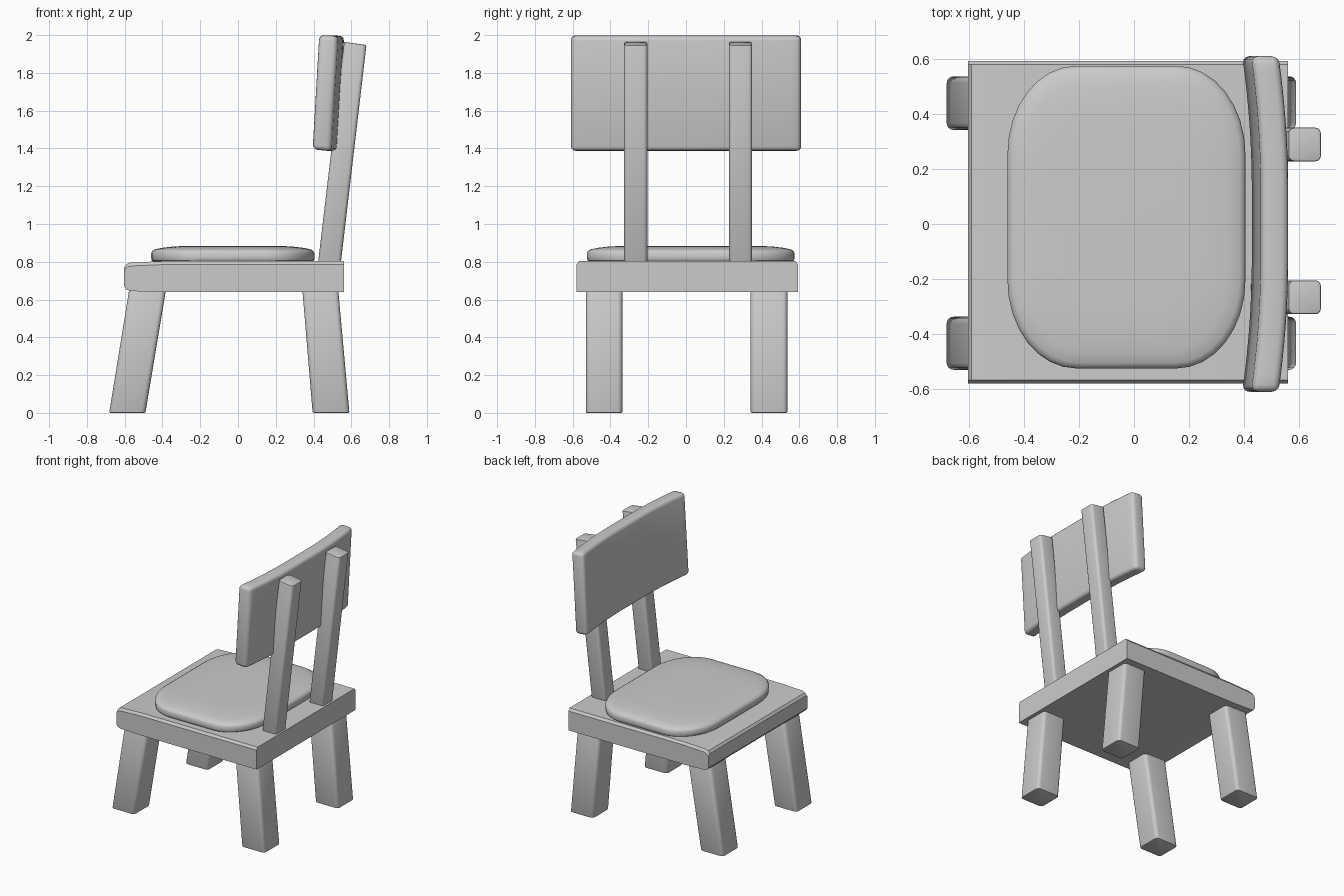
import bpy, bmesh, math

if "Cube" in bpy.data.objects:
    bpy.data.objects.remove(bpy.data.objects["Cube"])


def finish(name, bm, bevel=0.0, segments=3):
    bmesh.ops.recalc_face_normals(bm, faces=bm.faces)
    me = bpy.data.meshes.new(name)
    bm.to_mesh(me)
    bm.free()
    ob = bpy.data.objects.new(name, me)
    bpy.context.collection.objects.link(ob)
    bpy.ops.object.select_all(action='DESELECT')
    bpy.context.view_layer.objects.active = ob
    ob.select_set(True)
    if bevel:
        m = ob.modifiers.new("Bevel", 'BEVEL')
        m.width, m.segments = bevel, segments
        m.limit_method, m.angle_limit = 'ANGLE', math.radians(50)
        bpy.ops.object.modifier_apply(modifier=m.name)
    bpy.ops.object.shade_smooth_by_angle(angle=math.radians(35))
    return ob


def loft(rings):
    """Skin a list of equal-length point rings and cap both ends."""
    bm = bmesh.new()
    vs = [[bm.verts.new(p) for p in r] for r in rings]
    n = len(vs[0])
    for a, b in zip(vs, vs[1:]):
        for i in range(n):
            j = (i + 1) % n
            bm.faces.new((a[i], a[j], b[j], b[i]))
    bm.faces.new(vs[0][::-1])
    bm.faces.new(vs[-1])
    return bm


def rounded_rect(x0, x1, y0, y1, rx, ry, z, seg):
    """Horizontal ring of points with rounded corners."""
    pts = []
    corners = ((x1 - rx, y1 - ry), (x0 + rx, y1 - ry),
               (x0 + rx, y0 + ry), (x1 - rx, y0 + ry))
    for k, (cx, cy) in enumerate(corners):
        for i in range(seg + 1):
            a = (k + i / seg) * math.pi / 2
            pts.append((cx + rx * math.cos(a), cy + ry * math.sin(a), z))
    return pts


def leg(name, bottom, top, y, z0, z1, tilt=0.0, r=0.025):
    """Slanted rounded bar; bottom/top are x ranges, y is the y range."""
    rings = []
    for (x0, x1), z in ((bottom, z0), (top, z1)):
        ring = rounded_rect(x0, x1, y[0], y[1], r, r, z, 4)
        if z == z1:
            ring = [(px, py, pz - tilt * (px - x0)) for px, py, pz in ring]
        rings.append(ring)
    return finish(name, loft(rings), 0.006, 2)


# Seat: side profile with a softened front, extruded across y
profile = [(0.56, 0.64), (-0.40, 0.64), (-0.565, 0.645), (-0.59, 0.652), (-0.603, 0.67),
           (-0.603, 0.77), (-0.59, 0.788), (-0.565, 0.796), (-0.40, 0.803), (0.56, 0.803)]
sections = ((-0.58, 0.018), (-0.567, 0.0), (0.58, 0.0), (0.593, 0.018))
finish("seat", loft([[(x, y, z - d if z > 0.72 else z) for x, z in profile]
                     for y, d in sections]))

# Cushion: rounded rectangle with a soft domed top
layers = ((0.012, 0.80), (0.003, 0.808), (0, 0.82), (0, 0.845), (0.006, 0.857),
          (0.02, 0.866), (0.06, 0.874), (0.12, 0.881), (0.19, 0.884))
finish("cushion", loft([rounded_rect(-0.46 + d, 0.405 - d, -0.525 + d, 0.575 - d,
                                     0.25 - d * 0.5, 0.32 - d * 0.5, z, 8)
                        for d, z in layers]))

# Legs and back posts
for side, y in (("right", (-0.53, -0.337)), ("left", (0.342, 0.537))):
    leg("front_leg_" + side, (-0.682, -0.49), (-0.575, -0.38), y, 0.0, 0.66)
    leg("back_leg_" + side, (0.395, 0.59), (0.34, 0.53), y, 0.0, 0.66)
for side, y in (("right", (-0.328, -0.205)), ("left", (0.228, 0.35))):
    leg("back_post_" + side, (0.422, 0.543), (0.562, 0.68), y, 0.78, 1.964, 0.14, 0.02)

# Backrest: bowed panel, leaning slightly back
rings = []
for i in range(21):
    y = -0.61 + 1.22 * i / 20
    bow = 0.035 * (1 - max(0, abs(y) - 0.12) ** 2 / 0.49 ** 2)
    rings.append([(0.392 + bow, y, 1.395), (0.492 + bow, y, 1.385),
                  (0.527 + bow, y, 1.995), (0.427 + bow, y, 2.0)])
finish("backrest", loft(rings), 0.025, 3)
